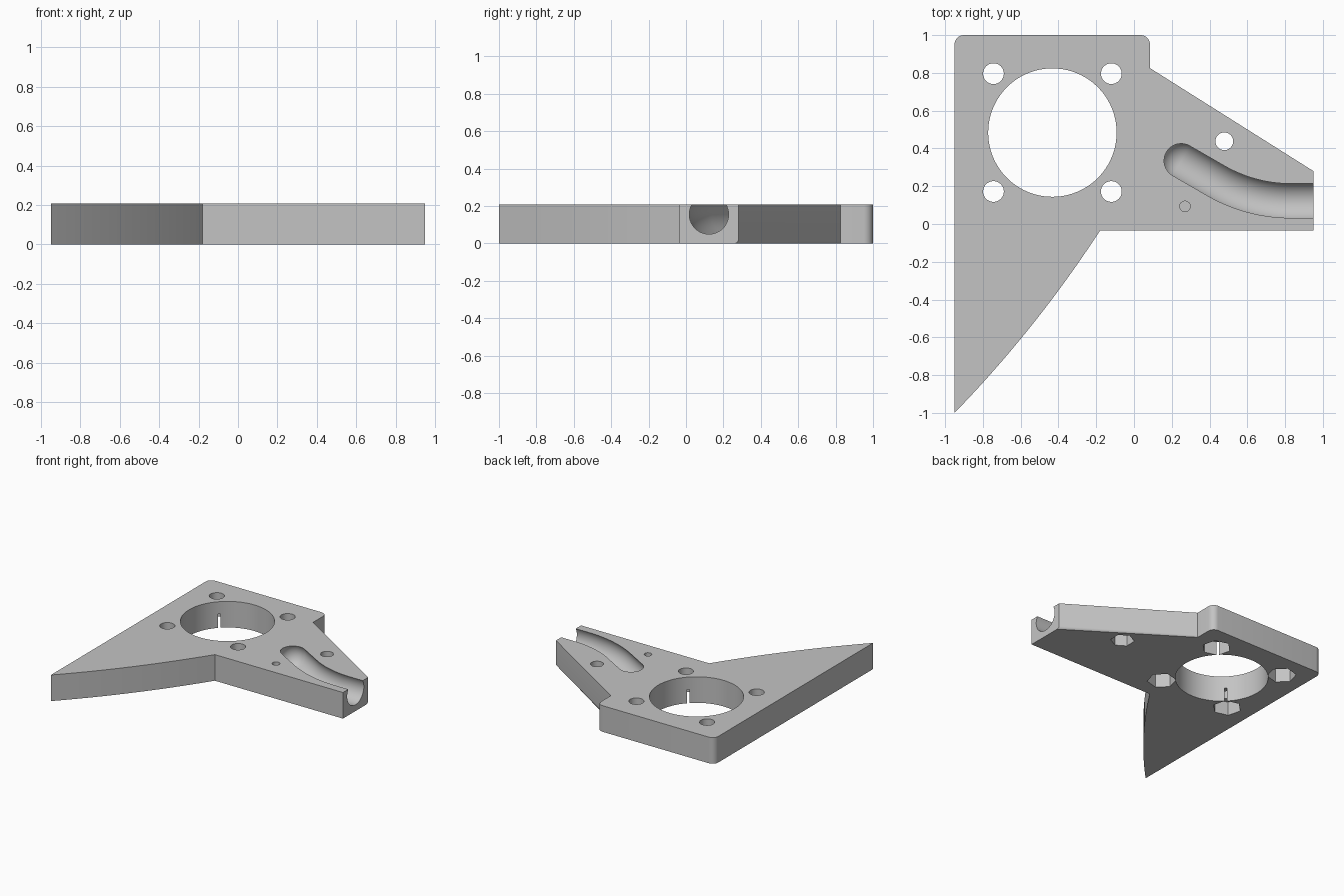
import bpy, bmesh
from math import sin, cos, pi, radians, atan2
from mathutils import Vector

default = bpy.data.objects.get("Cube")
if default:
    bpy.data.objects.remove(default, do_unlink=True)

THICK = 0.208

grey = bpy.data.materials.new("plain grey")
grey.use_nodes = True
grey.diffuse_color = (0.55, 0.55, 0.55, 1)
grey.node_tree.nodes["Principled BSDF"].inputs["Base Color"].default_value = grey.diffuse_color


def make_object(name, bm):
    bmesh.ops.recalc_face_normals(bm, faces=bm.faces)
    mesh = bpy.data.meshes.new(name)
    bm.to_mesh(mesh)
    bm.free()
    mesh.materials.append(grey)
    obj = bpy.data.objects.new(name, mesh)
    bpy.context.collection.objects.link(obj)
    return obj


def prism(bm, outline, z0, z1):
    """Extrude a flat outline from z0 up to z1."""
    face = bm.faces.new([bm.verts.new((x, y, z0)) for x, y in outline])
    top = bmesh.ops.extrude_face_region(bm, geom=[face])["geom"]
    moved = [v for v in top if isinstance(v, bmesh.types.BMVert)]
    bmesh.ops.translate(bm, verts=moved, vec=(0, 0, z1 - z0))


def arc(cx, cy, r, start, end, steps):
    return [(cx + r * cos(radians(start + (end - start) * i / steps)),
             cy + r * sin(radians(start + (end - start) * i / steps)))
            for i in range(steps + 1)]


def polygon(cx, cy, r, sides, turn=0):
    return arc(cx, cy, r, turn, turn + 360, sides)[:-1]


def cut(target, bm):
    """Subtract a closed mesh from the target, then discard the cutter."""
    cutter = make_object("cutter", bm)
    cutter.hide_render = True
    mod = target.modifiers.new("cut", "BOOLEAN")
    mod.operation, mod.solver, mod.object = "DIFFERENCE", "EXACT", cutter
    bpy.context.view_layer.objects.active = target
    bpy.ops.object.modifier_apply(modifier=mod.name)
    bpy.data.objects.remove(cutter, do_unlink=True)


# Plate outline: rounded square mount, tapering arm, bowed tail
root, tip = Vector((-0.18, -0.035)), Vector((-0.95, -1.0))
side = Vector((tip.y - root.y, root.x - tip.x)).normalized() * -1
tail = [root.lerp(tip, i / 24) + side * 0.03 * 4 * (i / 24) * (1 - i / 24)
        for i in range(25)]
slope_start, slope_end = (0.085, 0.825), (0.95, 0.28)
outline = (arc(-0.9, 0.95, 0.05, 180, 90, 8) + arc(0.035, 0.95, 0.05, 90, 0, 8)
           + [slope_start, slope_end, (0.95, -0.035)] + [tuple(p) for p in tail])
bm = bmesh.new()
prism(bm, outline, 0, THICK)

# Rounded lower edge along the sloping side of the arm
ends = [Vector((*p, 0)) for p in (slope_start, slope_end)]
lower = [e for e in bm.edges
         if all(min((v.co - p).length for p in ends) < 1e-4 for v in e.verts)]
bmesh.ops.bevel(bm, geom=lower, offset=0.02, segments=5, profile=0.5, affect="EDGES")
plate = make_object("mounting_plate", bm)

# Large bore
centre = Vector((-0.432, 0.484))
bm = bmesh.new()
prism(bm, polygon(*centre, 0.34, 96), -0.1, THICK + 0.1)
cut(plate, bm)

# Bolt holes with hexagonal nut pockets underneath, a corner toward the bore
bolts = [(centre.x + sx * 0.312, centre.y + sy * 0.312, 0.055, 0.107,
          math_turn) for sx in (-1, 1) for sy in (-1, 1)
         for math_turn in [atan2(sy, sx) * 180 / pi]]
bolts.append((0.478, 0.438, 0.047, 0.087, -32))
for x, y, r, nut, turn in bolts:
    bm = bmesh.new()
    prism(bm, polygon(x, y, nut, 6, turn), -0.1, 0.11)
    cut(plate, bm)
    bm = bmesh.new()
    prism(bm, polygon(x, y, r, 32), -0.1, THICK + 0.1)
    cut(plate, bm)

# Small blind hole
bm = bmesh.new()
prism(bm, polygon(0.27, 0.093, 0.028, 24), 0.09, THICK + 0.1)
cut(plate, bm)

# Curved channel: round-ended tube lofted along a straight, an arc and a straight
R, BEND = 0.105, radians(-30)
start, run = Vector((0.25, 0.335)), Vector((cos(BEND), sin(BEND)))
stations = []
for i in range(12):
    a = pi / 2 * (1 - i / 12) * 0.98
    stations.append((start - run * R * sin(a), BEND, R * cos(a)))
bend_start = start + run * 0.21
pivot = bend_start + Vector((-run.y, run.x)) * 0.8
stations.append((start, BEND, R))
for i in range(21):
    a = BEND * (1 - i / 20)
    stations.append((pivot + Vector((sin(a), -cos(a))) * 0.8, a, R))
stations.append((Vector((1.1, pivot.y - 0.8)), 0, R))

bm = bmesh.new()
rings = []
for p, a, r in stations:
    rings.append([bm.verts.new((p.x - sin(a) * r * cos(t), p.y + cos(a) * r * cos(t),
                                0.155 + r * sin(t)))
                  for t in (2 * pi * k / 48 for k in range(48))])
for one, two in zip(rings, rings[1:]):
    for k in range(48):
        n = (k + 1) % 48
        bm.faces.new((one[k], one[n], two[n], two[k]))
bm.faces.new(rings[0])
bm.faces.new(rings[-1])
cut(plate, bm)

# Smooth curved walls, keep machined edges crisp
bpy.ops.object.select_all(action="DESELECT")
plate.select_set(True)
bpy.context.view_layer.objects.active = plate
bpy.ops.object.shade_smooth_by_angle(angle=radians(30))
